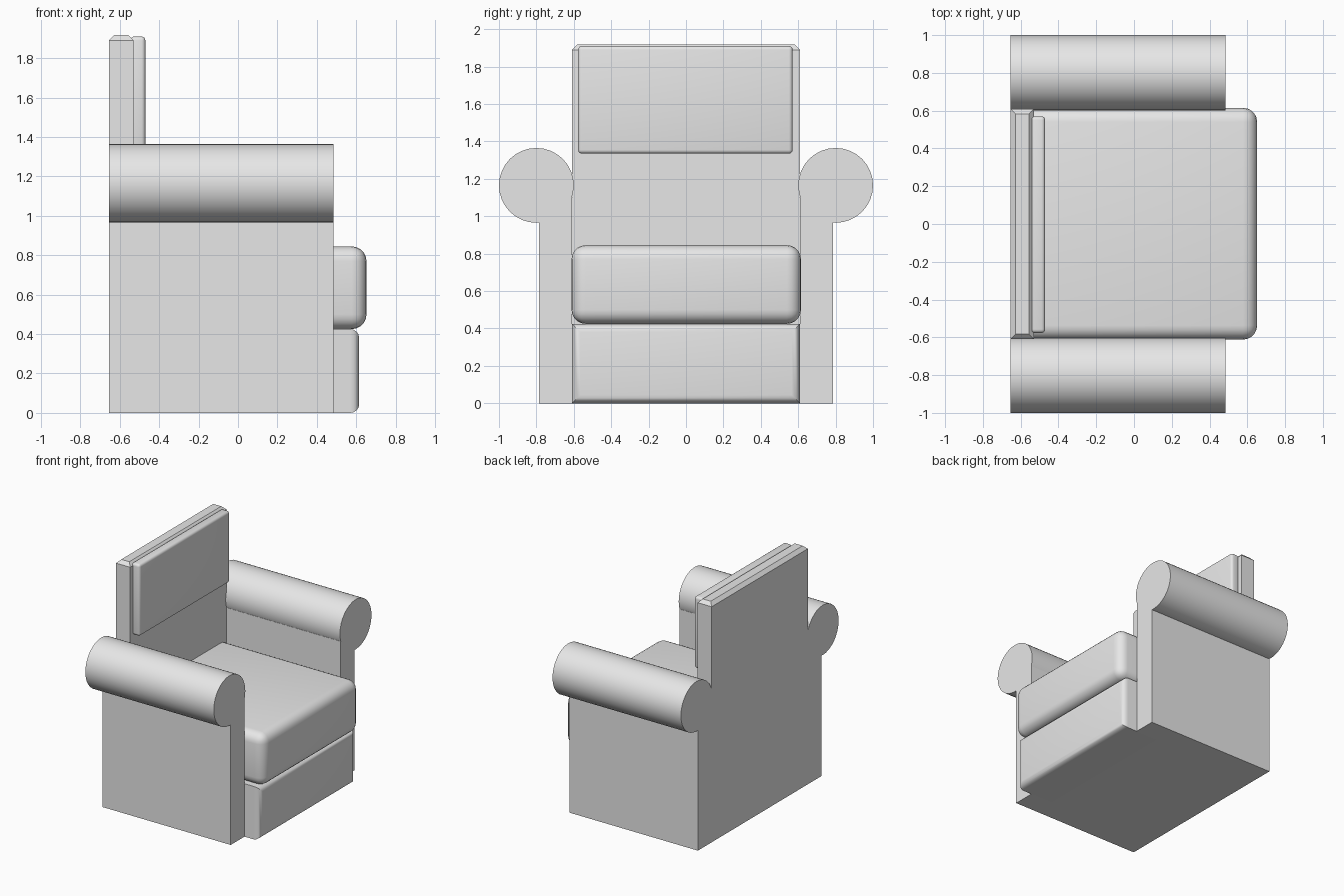
import bpy, bmesh, math
from mathutils import Vector

cube = bpy.data.objects.get("Cube")
if cube:
    bpy.data.objects.remove(cube, do_unlink=True)

# Upholstery colour
GREY = (0.8, 0.8, 0.8, 1)
fabric = bpy.data.materials.new("grey_fabric")
fabric.use_nodes = True
fabric.diffuse_color = GREY
fabric.node_tree.nodes["Principled BSDF"].inputs["Base Color"].default_value = GREY


def finish(name, bm, smooth=False):
    mesh = bpy.data.meshes.new(name)
    bmesh.ops.recalc_face_normals(bm, faces=bm.faces)
    bm.to_mesh(mesh)
    bm.free()
    mesh.materials.append(fabric)
    obj = bpy.data.objects.new(name, mesh)
    bpy.context.collection.objects.link(obj)
    if smooth:
        bpy.ops.object.select_all(action="DESELECT")
        obj.select_set(True)
        bpy.context.view_layer.objects.active = obj
        bpy.ops.object.shade_smooth_by_angle(angle=math.radians(35))
    return obj


def box(name, low, high, bevel=0, segments=1, pick=None):
    """Box between two corners; bevels the edges whose midpoint passes pick."""
    low, high = Vector(low), Vector(high)
    bm = bmesh.new()
    bmesh.ops.create_cube(bm, size=1)
    for v in bm.verts:
        v.co = (low + high) / 2 + v.co * (high - low)
    if bevel:
        edges = [e for e in bm.edges
                 if pick is None or all(pick(v.co) for v in e.verts)]
        bmesh.ops.bevel(bm, geom=edges, offset=bevel, segments=segments,
                        profile=0.5, affect="EDGES", clamp_overlap=True)
    return finish(name, bm, smooth=segments > 1)


BACK, ARM_FRONT, PANEL_FRONT = -0.655, 0.485, -0.53
HALF, ARM_OUT = 0.61, 0.785

# Arms: upright panel with a round roll on top
for side, s in (("left", 1), ("right", -1)):
    ys = sorted((s * HALF, s * ARM_OUT))
    box(side + "_arm_panel", (BACK, ys[0], 0), (ARM_FRONT, ys[1], 1.1))
    bm = bmesh.new()
    bmesh.ops.create_cone(bm, cap_ends=True, segments=32, radius1=0.2,
                          radius2=0.2, depth=ARM_FRONT - BACK)
    for v in bm.verts:
        x, y, z = v.co
        v.co = (z + (BACK + ARM_FRONT) / 2, y + s * 0.8, x + 1.165)
    finish(side + "_arm_roll", bm, smooth=True)

# Backrest with chamfered top, and its head cushion
box("backrest", (BACK, -HALF, 0), (PANEL_FRONT, HALF, 1.917),
    bevel=0.027, pick=lambda p: p.z > 1.9)
box("head_cushion", (-0.545, -0.577, 1.335), (-0.47, 0.57, 1.91),
    bevel=0.02, segments=4)

# Base is rounded only around its front face
box("seat_base", (PANEL_FRONT, -HALF, 0), (0.615, HALF, 0.425),
    bevel=0.045, segments=4, pick=lambda p: p.x > 0.6)

# Thick seat cushion
box("seat_cushion", (-0.6, -0.612, 0.425), (0.652, 0.615, 0.845),
    bevel=0.075, segments=5)
